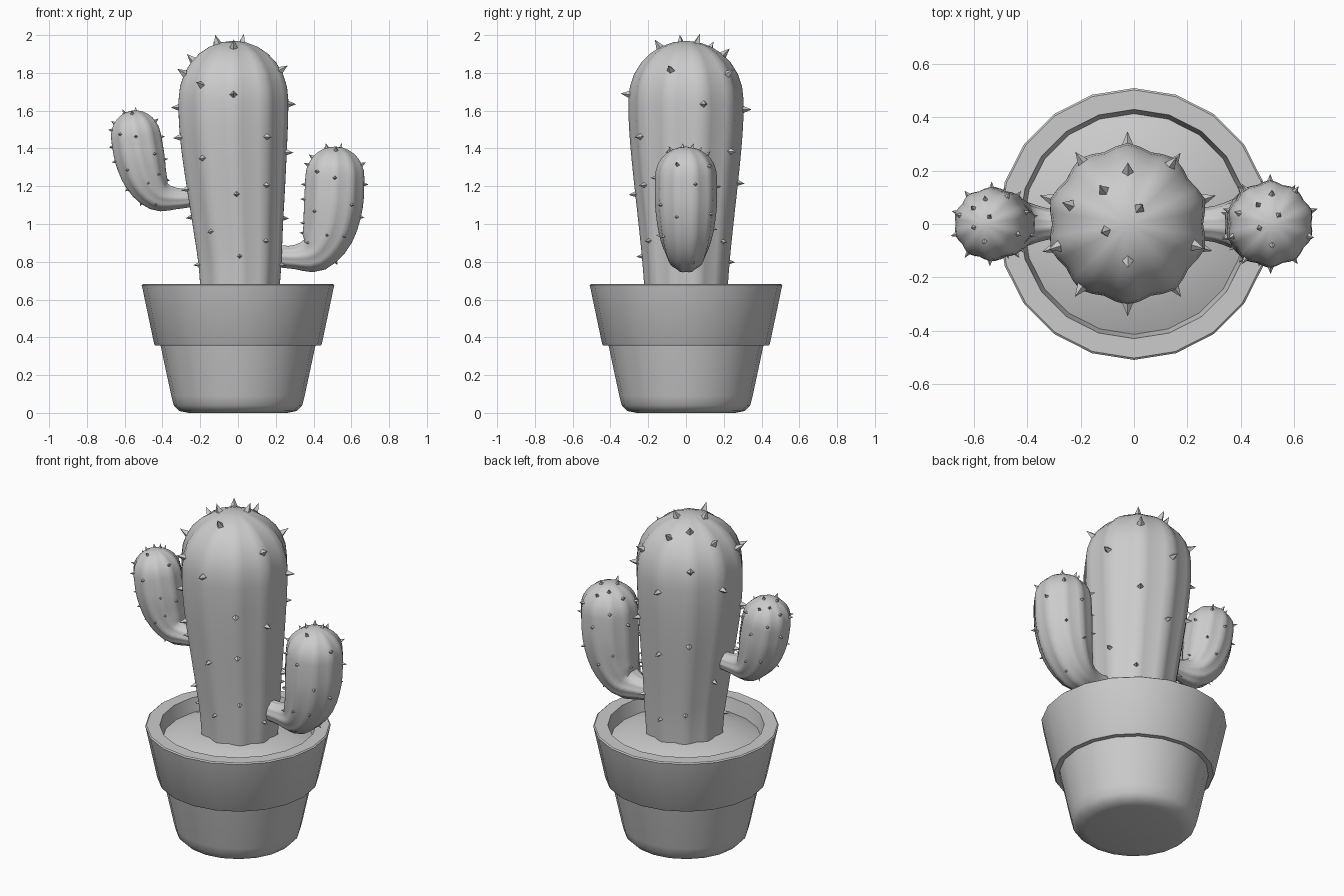
import bpy, bmesh, math
from mathutils import Vector

if "Cube" in bpy.data.objects:
    bpy.data.objects.remove(bpy.data.objects["Cube"])

RIBS = 10


def finish(bm, name, smooth=True):
    bmesh.ops.recalc_face_normals(bm, faces=bm.faces)
    me = bpy.data.meshes.new(name)
    bm.to_mesh(me)
    bm.free()
    ob = bpy.data.objects.new(name, me)
    bpy.context.collection.objects.link(ob)
    if smooth:
        bpy.ops.object.select_all(action='DESELECT')
        bpy.context.view_layer.objects.active = ob
        ob.select_set(True)
        bpy.ops.object.shade_smooth_by_angle(angle=math.radians(35))
    return ob


def lathe(name, profile, n=20):
    bm = bmesh.new()
    vs = [bm.verts.new((r, 0, z)) for r, z in profile]
    es = [bm.edges.new(p) for p in zip(vs, vs[1:])]
    bmesh.ops.spin(bm, geom=vs + es, cent=(0, 0, 0), axis=(0, 0, 1),
                   angle=math.tau, steps=n, use_merge=True)
    bmesh.ops.remove_doubles(bm, verts=bm.verts, dist=1e-4)
    return finish(bm, name)


def make_rings(ctrl, dome, steps=3):
    """Smooth (x, z, r) controls, then add a rounded tip: list of (centre, tangent, radius)."""
    p = [Vector(c) for c in ctrl]
    p = [2 * p[0] - p[1]] + p + [2 * p[-1] - p[-2]]
    pts = []
    for a, b, c, d in zip(p, p[1:], p[2:], p[3:]):
        for i in range(steps):
            t = i / steps
            pts.append(0.5 * (2 * b + (c - a) * t + (2 * a - 5 * b + 4 * c - d) * t * t
                              + (3 * b - a - 3 * c + d) * t ** 3))
    pts.append(p[-2])
    rings = []
    for i, q in enumerate(pts):
        t = pts[min(i + 1, len(pts) - 1)] - pts[max(i - 1, 0)]
        rings.append((Vector((q.x, 0, q.y)), Vector((t.x, 0, t.y)).normalized(), q.z))
    c, t, r = rings[-1]
    for i in range(1, 8):
        a = i / 7 * math.pi / 2
        rings.append((c + t * dome * math.sin(a), t, max(r * math.cos(a), 1e-5)))
    return rings


def surface(ring, ang):
    c, t, r = ring
    r *= 0.97 + 0.035 * math.cos(RIBS * (ang - math.radians(18)))
    return c + r * (Vector((t.z, 0, -t.x)) * math.cos(ang) + Vector((0, 1, 0)) * math.sin(ang))


def cactus_part(name, ctrl, dome, spine_min):
    # ribbed stem
    rings = make_rings(ctrl, dome)
    n = RIBS * 4
    angs = [math.radians(18) + math.tau * j / n for j in range(n)]
    bm = bmesh.new()
    grid = [[bm.verts.new(surface(R, a)) for a in angs] for R in rings]
    for A, B in zip(grid, grid[1:]):
        for j in range(n):
            k = (j + 1) % n
            bm.faces.new((A[j], A[k], B[k], B[j]))
    bm.faces.new(grid[0])
    bmesh.ops.remove_doubles(bm, verts=bm.verts, dist=1e-4)
    finish(bm, name)

    # four-sided spines standing on the ribs
    length = [0.0]
    for A, B in zip(rings, rings[1:]):
        length.append(length[-1] + (B[0] - A[0]).length)
    rmax = max(R[2] for R in rings)
    bm = bmesh.new()
    for k, heights in enumerate(SPINES):
        ang = math.radians(18 + 36 * k)
        for z in heights:
            u = (z - 0.6) / 1.375
            if u < spine_min:
                continue
            s = u * length[-1]
            i = max(j for j in range(len(rings) - 1) if length[j] <= s)
            f = (s - length[i]) / (length[i + 1] - length[i])
            lo, hi = surface(rings[i], ang), surface(rings[i + 1], ang)
            pos, up = lo.lerp(hi, f), (hi - lo).normalized()
            t = rings[i][1]
            side = Vector((t.z, 0, -t.x)) * -math.sin(ang) + Vector((0, math.cos(ang), 0))
            nrm = side.cross(up).normalized()
            size = rmax * (0.5 + 0.5 * u)
            base = [bm.verts.new(pos - nrm * 0.04 * size + d * 0.085 * size)
                    for d in (side, up, -side, -up)]
            tip = bm.verts.new(pos + nrm * 0.165 * size)
            for j in range(4):
                bm.faces.new((base[j], base[(j + 1) % 4], tip))
            bm.faces.new(base[::-1])
    finish(bm, name + "_spines", smooth=False)


# pot with collar, and domed soil
lathe("pot", [(0, 0), (.26, 0), (.31, .01), (.34, .04), (.353, .09), (.41, .357), (.438, .357),
              (.444, .365), (.507, .665), (.51, .676), (.503, .682), (.43, .682),
              (.41, .58), (.40, .54), (0, .54)])
lathe("soil", [(0, .67), (.2, .662), (.33, .635), (.415, .60), (.405, .56), (0, .56)])

# spine heights on the main stem, one list per rib; reused in proportion on the arms
SPINES = [(1.02, 1.64), (.9, 1.38, 1.8, 1.965), (.8, 1.22, 1.61, 1.9), (.85, 1.3, 1.75, 1.93),
          (1.05, 1.62, 1.87), (.79, 1.2, 1.47, 1.8, 1.96), (.97, 1.36, 1.74),
          (.83, 1.16, 1.69, 1.94), (.905, 1.2, 1.46), (.78, 1.37, 1.82)]

# main stem and two arms: (x, z, radius) along the centre line
cactus_part("main_stem", [(.01, .6, .215), (.01, .8, .23), (0, 1.0, .25), (-.01, 1.2, .272),
                          (-.02, 1.4, .292), (-.024, 1.55, .302), (-.024, 1.66, .303)], .31, .1)
cactus_part("right_arm", [(.2, .83, .06), (.3, .825, .067), (.405, .845, .108), (.475, .95, .143),
                          (.505, 1.1, .163), (.513, 1.25, .163)], .16, .25)
cactus_part("left_arm", [(-.235, 1.14, .05), (-.33, 1.135, .06), (-.42, 1.152, .09),
                         (-.485, 1.235, .12), (-.52, 1.35, .138), (-.54, 1.46, .138)], .142, .25)
